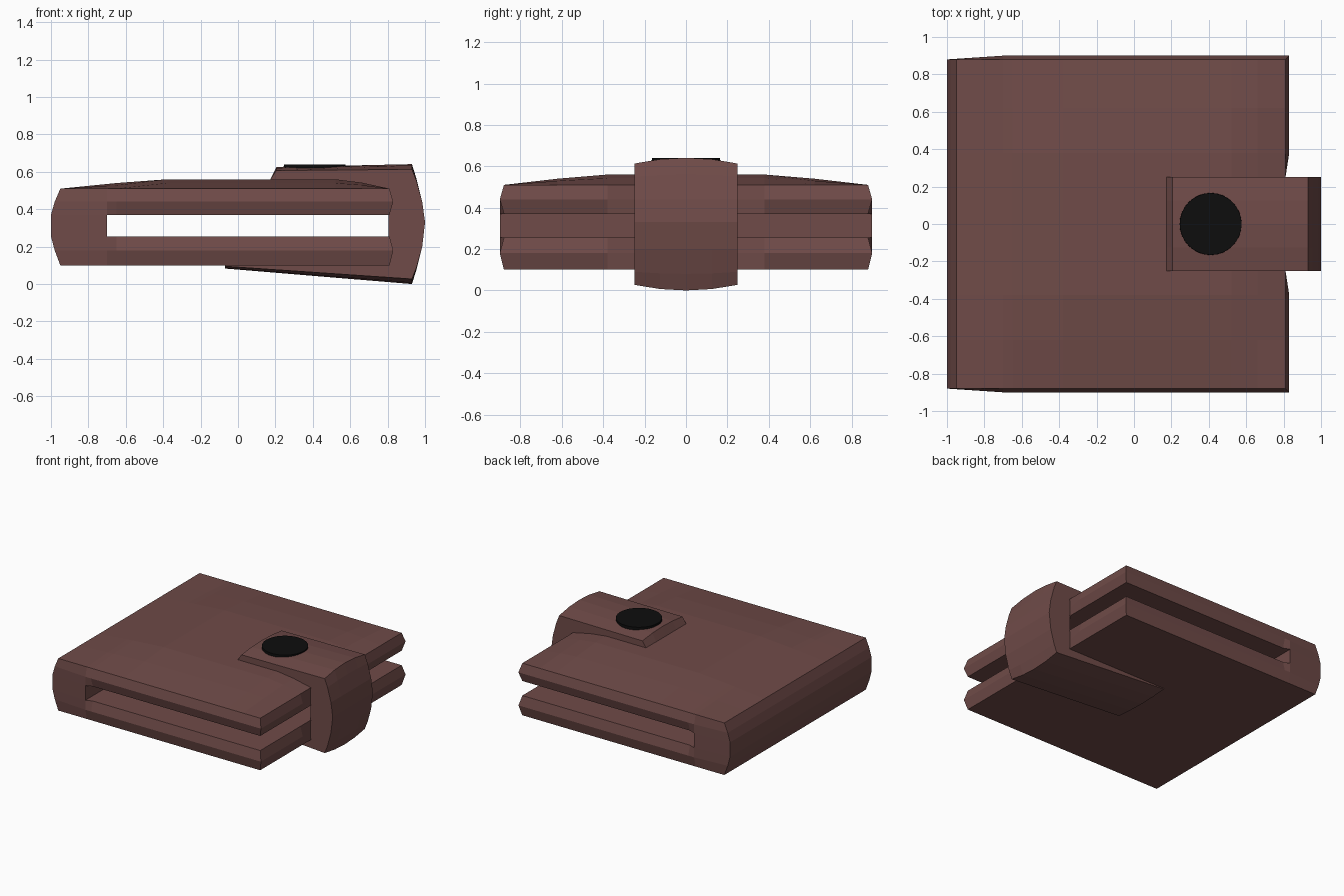
import bpy, bmesh

if "Cube" in bpy.data.objects:
    bpy.data.objects.remove(bpy.data.objects["Cube"])


def material(name, color):
    m = bpy.data.materials.new(name)
    m.diffuse_color = (*color, 1)
    m.use_nodes = True
    m.node_tree.nodes["Principled BSDF"].inputs["Base Color"].default_value = m.diffuse_color
    return m


def finish(name, bm, mat):
    bmesh.ops.recalc_face_normals(bm, faces=bm.faces)
    me = bpy.data.meshes.new(name)
    bm.to_mesh(me)
    bm.free()
    me.materials.append(mat)
    ob = bpy.data.objects.new(name, me)
    bpy.context.collection.objects.link(ob)
    return ob


leather = material("leather", (0.16, 0.07, 0.065))
black = material("black", (0.004, 0.004, 0.004))

# Folded body: a lattice of cells with the slot cells left out
XS = [-1, -0.70, -0.65, -0.38, 0.52, 0.66, 0.81]
FX = [0, 0.5, 0.6, 1, 1, 0.65, 0]
YS = [-0.88, -0.62, -0.38, -0.25, 0.25, 0.38, 0.62, 0.88]
FY = [0, 0.6, 1, 1, 1, 1, 0.6, 0]
ZS = [0.10, 0.18, 0.255, 0.37, 0.44, 0.51]
SPINE = [-0.95, -0.98, -1, -1, -0.98, -0.95]


def body_point(i, j, k):
    x, y, z = XS[i], YS[j], ZS[k]
    if i == 0:
        x = SPINE[k]
    if k == 5:                                    # domed top
        z += 0.05 * FX[i] * FY[j]
    ridge = k in (1, 4)
    if i == len(XS) - 1 and ridge:                # bulging flap edge
        x = 0.80 if abs(y) < 0.3 else 0.83
    if j in (0, len(YS) - 1) and i > 0:           # bulging sides
        if ridge or (i == 1 and k in (2, 3)):
            y *= 0.90 / 0.88
    return x, y, z


def filled(i, j, k):
    inside = 0 <= i < len(XS) - 1 and 0 <= j < len(YS) - 1 and 0 <= k < len(ZS) - 1
    return inside and not (k == 2 and i >= 1)


bm = bmesh.new()
verts = {}


def vert(key):
    if key not in verts:
        verts[key] = bm.verts.new(body_point(*key))
    return verts[key]


for i in range(len(XS) - 1):
    for j in range(len(YS) - 1):
        for k in range(len(ZS) - 1):
            if not filled(i, j, k):
                continue
            for axis in range(3):
                for side in (0, 1):
                    n = [i, j, k]
                    n[axis] += 2 * side - 1
                    if filled(*n):
                        continue
                    quad = []
                    for a, b in ((0, 0), (1, 0), (1, 1), (0, 1)):
                        p = [i, j, k]
                        p[axis] += side
                        p[(axis + 1) % 3] += a
                        p[(axis + 2) % 3] += b
                        quad.append(vert(tuple(p)))
                    bm.faces.new(quad)
finish("wallet_body", bm, leather)

# Closing strap: C profile (x, z, crown) lofted across y
PROFILE = [(0.17, 0.555, 0), (0.205, 0.607, 0.018), (0.93, 0.613, 0.028),
           (0.955, 0.55, 0.01), (0.985, 0.44, 0), (1.0, 0.33, 0), (0.985, 0.20, 0),
           (0.955, 0.09, -0.01), (0.93, 0.027, -0.027), (-0.07, 0.095, -0.012),
           (-0.06, 0.12, 0), (0.805, 0.12, 0), (0.805, 0.50, 0), (0.19, 0.50, 0)]
bm = bmesh.new()
rows = []
for y in (-0.25, -0.125, 0, 0.125, 0.25):
    c = 1 - (y / 0.25) ** 2
    rows.append([bm.verts.new((x, y, z + c * d)) for x, z, d in PROFILE])
n = len(PROFILE)
for r, s in zip(rows, rows[1:]):
    for i in range(n):
        bm.faces.new((r[i], r[(i + 1) % n], s[(i + 1) % n], s[i]))
bm.faces.new(rows[0])
bm.faces.new(rows[-1])
finish("closing_strap", bm, leather)

# Snap button
bm = bmesh.new()
bmesh.ops.create_cone(bm, cap_ends=True, segments=32, radius1=0.167, radius2=0.165, depth=0.04)
bmesh.ops.translate(bm, verts=bm.verts, vec=(0.41, 0, 0.62))
finish("snap_button", bm, black)
